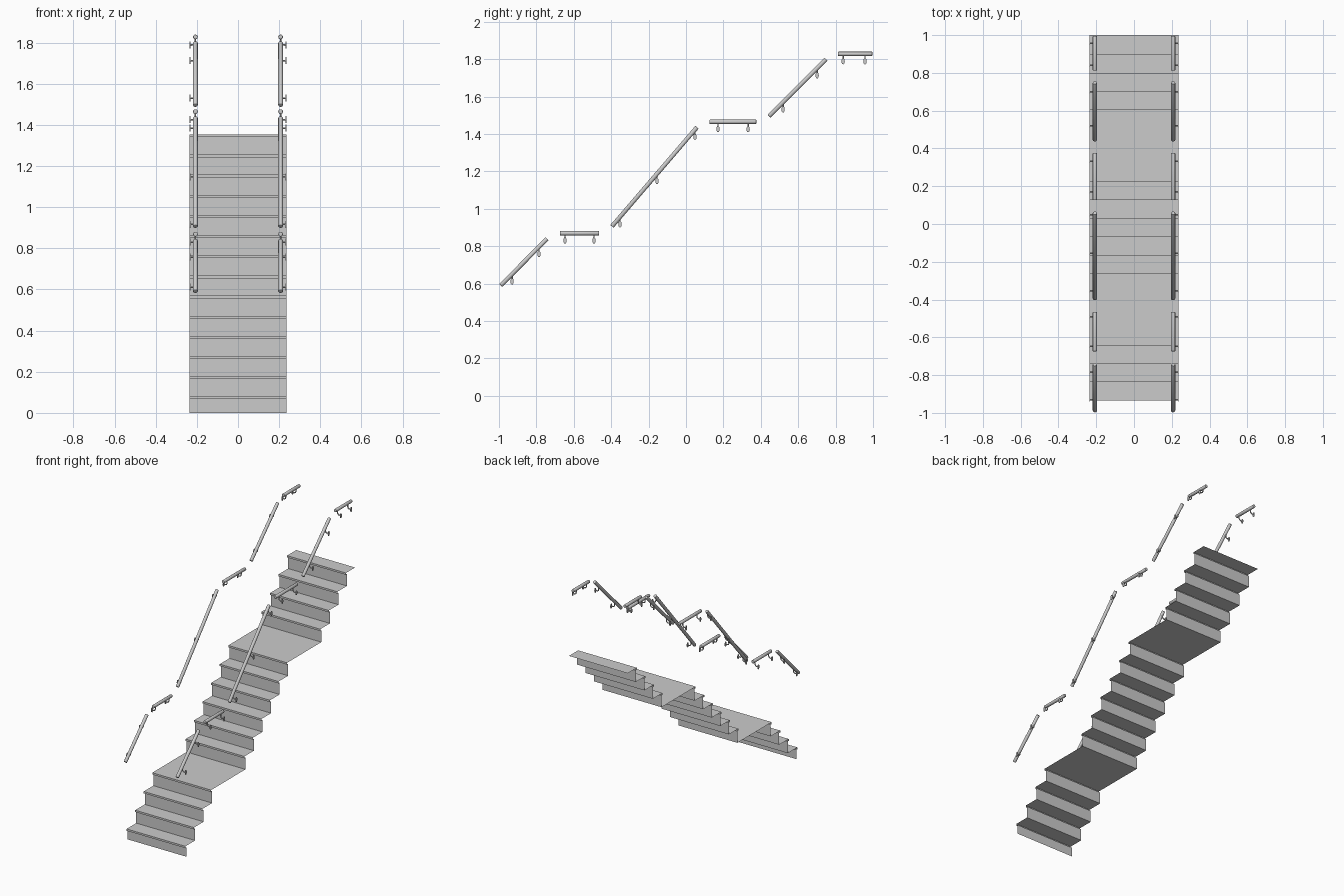
import bpy, bmesh, math
from mathutils import Vector, Matrix

if "Cube" in bpy.data.objects:
    bpy.data.objects.remove(bpy.data.objects["Cube"])

HALF_W = 0.235          # half stair width
RISE, RUN = 0.098, 0.0975
RAIL_X, RAIL_R = 0.207, 0.0115
DROP = 0.039            # wall plate centre below rail axis


def finish(bm, name, mirror=True, smooth=True):
    me = bpy.data.meshes.new(name)
    bm.to_mesh(me)
    bm.free()
    ob = bpy.data.objects.new(name, me)
    bpy.context.collection.objects.link(ob)
    if smooth:
        bpy.ops.object.select_all(action='DESELECT')
        ob.select_set(True)
        bpy.context.view_layer.objects.active = ob
        bpy.ops.object.shade_smooth_by_angle(angle=math.radians(40))
    if mirror:
        add_mirror(ob)
    return ob


def add_mirror(ob):
    # empty mirror object not needed: all origins sit on x = 0
    ob.modifiers.new("mirror", 'MIRROR').use_axis[0] = True


def add_cylinder(bm, a, b, r, sides=16, scale=(1, 1)):
    a, b = Vector(a), Vector(b)
    d = b - a
    m = (Matrix.Translation((a + b) / 2) @ d.to_track_quat('Z', 'Y').to_matrix().to_4x4()
         @ Matrix.Diagonal((scale[0], scale[1], 1, 1)))
    bmesh.ops.create_cone(bm, cap_ends=True, segments=sides, radius1=r, radius2=r,
                          depth=d.length, matrix=m)


# Stair sheet: three flights with two landings, each tread with a thin nosing
noses = []
for first_y, count in ((-0.935, 4), (-0.263, 6), (0.603, 4)):
    noses += [first_y + RUN * i for i in range(count)]
OVER, LIP = 0.012, 0.0135
profile = [(noses[0] + OVER, 0)]
for i, y in enumerate(noses):
    z = 0.08 + RISE * i
    end = noses[i + 1] + OVER if i + 1 < len(noses) else 1.0
    profile += [(y + OVER, z - LIP), (y, z - LIP), (y, z), (end, z)]
bm = bmesh.new()
rows = [[bm.verts.new((x, y, z)) for x in (-HALF_W, HALF_W)] for y, z in profile]
for (a, b), (c, d) in zip(rows, rows[1:]):
    bm.faces.new((a, b, d, c))
finish(bm, "stairs", mirror=False, smooth=False)

# Handrails: start (y, z), end (y, z), bracket y positions
rails = {
    "lower_flight": ((-0.990, 0.590), (-0.743, 0.840), (-0.930, -0.786)),
    "lower_landing": ((-0.674, 0.869), (-0.465, 0.869), (-0.647, -0.492)),
    "middle_flight": ((-0.396, 0.906), (0.059, 1.436), (-0.353, -0.155, 0.048)),
    "middle_landing": ((0.126, 1.465), (0.376, 1.465), (0.171, 0.332)),
    "upper_flight": ((0.444, 1.495), (0.749, 1.800), (0.519, 0.701)),
    "upper_landing": ((0.812, 1.828), (0.996, 1.828), (0.840, 0.957)),
}
for name, (p, q, stops) in rails.items():
    bm = bmesh.new()
    add_cylinder(bm, (RAIL_X, *p), (RAIL_X, *q), RAIL_R)
    edges = [e for e in bm.edges if any(len(f.verts) > 4 for f in e.link_faces)]
    bmesh.ops.bevel(bm, geom=edges, offset=0.003, segments=2, affect='EDGES', profile=0.5)
    finish(bm, name + "_handrail")

    # Oval wall plates and curved bracket arms
    plates = bmesh.new()
    cu = bpy.data.curves.new(name + "_bracket_arms", 'CURVE')
    cu.dimensions = '3D'
    cu.bevel_depth = 0.0038
    cu.bevel_resolution = 2
    cu.use_fill_caps = True
    for y in stops:
        z = p[1] + (q[1] - p[1]) * (y - p[0]) / (q[0] - p[0])
        bmesh_start = len(plates.verts)
        add_cylinder(plates, (HALF_W - 0.003, y, z - DROP), (HALF_W + 0.001, y, z - DROP), 0.009)
        plates.verts.ensure_lookup_table()
        for v in plates.verts[bmesh_start:]:
            v.co.z = z - DROP + (v.co.z - z + DROP) * 1.9
        sp = cu.splines.new('POLY')
        path = [(RAIL_X, z - 0.006), (RAIL_X, z - 0.026), (RAIL_X + 0.003, z - 0.034),
                (RAIL_X + 0.010, z - DROP), (HALF_W - 0.002, z - DROP)]
        sp.points.add(len(path) - 1)
        for pt, (x, zz) in zip(sp.points, path):
            pt.co = (x, y, zz, 1)
        sp.use_smooth = True
    finish(plates, name + "_wall_plates")
    arms = bpy.data.objects.new(cu.name, cu)
    bpy.context.collection.objects.link(arms)
    add_mirror(arms)
